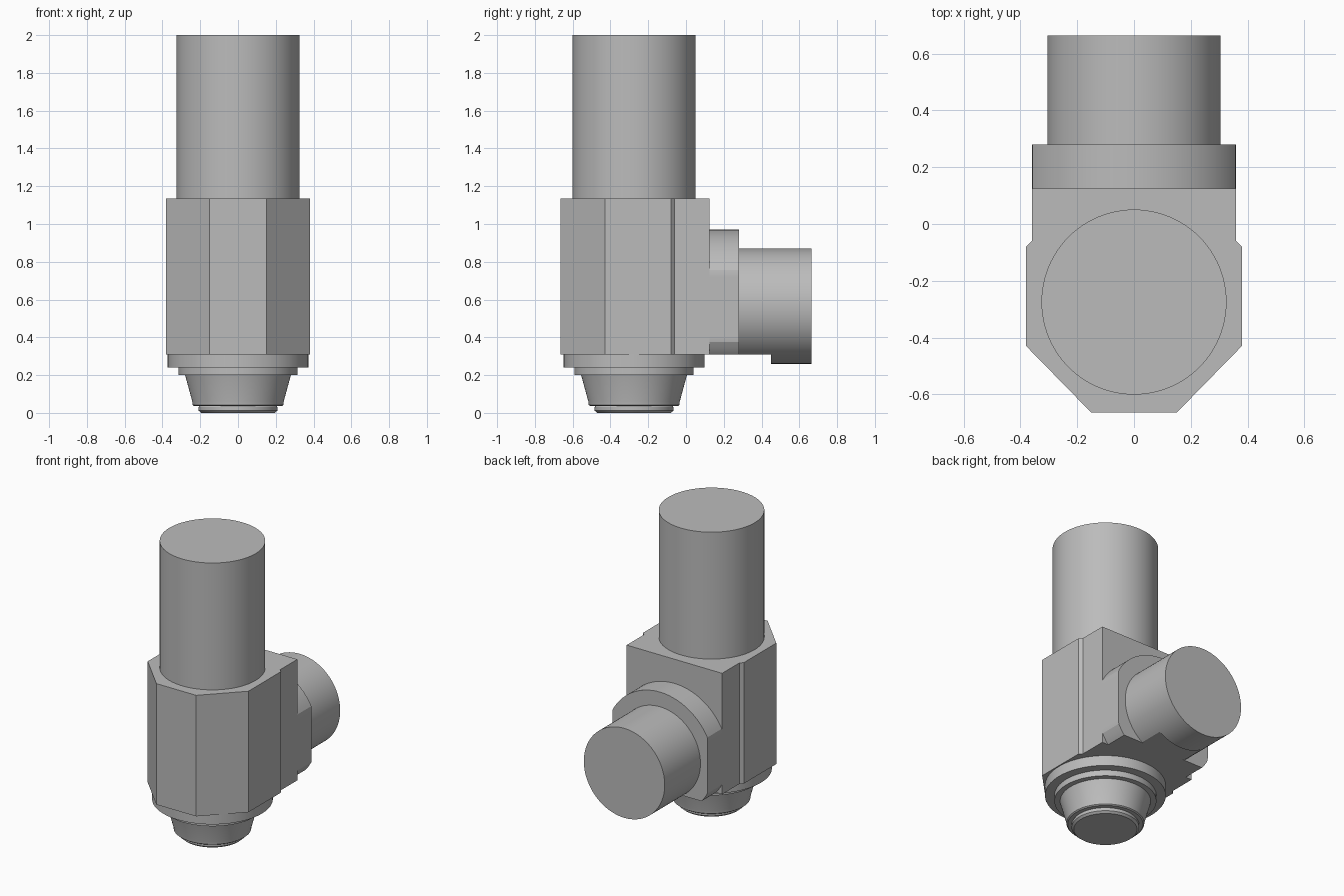
import bpy
import bmesh
from math import cos, sin, tau, radians
from mathutils import Matrix, Vector

cube = bpy.data.objects.get("Cube")
if cube:
    bpy.data.objects.remove(cube, do_unlink=True)

# Single grey metal
metal = bpy.data.materials.new("grey metal")
metal.use_nodes = True
GREY = (0.5, 0.5, 0.5, 1)
metal.diffuse_color = GREY
metal.node_tree.nodes["Principled BSDF"].inputs["Base Color"].default_value = GREY

AXIS_Y = -0.275   # upright axis position
PORT_Z = 0.565    # side port height
BODY_BOTTOM, BODY_TOP = 0.31, 1.135
BODY_BACK = 0.125


def finish(name, bm):
    bmesh.ops.recalc_face_normals(bm, faces=bm.faces)
    mesh = bpy.data.meshes.new(name)
    bm.to_mesh(mesh)
    bm.free()
    mesh.materials.append(metal)
    obj = bpy.data.objects.new(name, mesh)
    bpy.context.collection.objects.link(obj)
    bpy.ops.object.select_all(action='DESELECT')
    obj.select_set(True)
    bpy.context.view_layer.objects.active = obj
    bpy.ops.object.shade_smooth_by_angle(angle=radians(20))
    return obj


def prism(name, outline, start, end, place):
    """Extrude a 2D outline; place(u, v, depth) gives the 3D point."""
    bm = bmesh.new()
    face = bm.faces.new([bm.verts.new(place(u, v, start)) for u, v in outline])
    extruded = bmesh.ops.extrude_face_region(bm, geom=[face], use_keep_orig=True)
    shift = Vector(place(0, 0, end)) - Vector(place(0, 0, start))
    moved = [g for g in extruded["geom"] if isinstance(g, bmesh.types.BMVert)]
    bmesh.ops.translate(bm, verts=moved, vec=shift)
    return finish(name, bm)


def lathe(name, profile, segments=96):
    """Revolve (radius, z) points about the upright axis."""
    bm = bmesh.new()
    verts = [bm.verts.new((r, AXIS_Y, z)) for r, z in profile]
    edges = [bm.edges.new(pair) for pair in zip(verts, verts[1:])]
    bmesh.ops.spin(bm, geom=verts + edges, cent=(0, AXIS_Y, 0), axis=(0, 0, 1),
                   angle=tau, steps=segments, use_merge=True)
    bmesh.ops.remove_doubles(bm, verts=bm.verts, dist=0.0001)
    return finish(name, bm)


def trimmed_circle(radius, half_width=1, floor=0, segments=128):
    """Circle about the port axis, with flats at the sides and bottom."""
    points = []
    for i in range(segments):
        a = tau * i / segments
        x = max(-half_width, min(half_width, radius * cos(a)))
        points.append((x, max(floor, PORT_Z + radius * sin(a))))
    return points


def upright(u, v, d):
    return (u, v, d)


def backward(u, v, d):
    return (u, d, v)


# Faceted body: half outline mirrored across x
half = [(0.15, -0.665), (0.38, -0.43), (0.38, -0.08), (0.36, -0.06), (0.36, BODY_BACK)]
prism("valve_body", half + [(-x, y) for x, y in reversed(half)],
      BODY_BOTTOM, BODY_TOP, upright)

# Upper cylinder
lathe("upper_cylinder", [(0, BODY_TOP), (0.326, BODY_TOP), (0.326, 2), (0, 2)])

# Stepped collar and tapered nose
lathe("lower_nose", [
    (0, BODY_BOTTOM), (0.373, BODY_BOTTOM), (0.373, 0.24), (0.315, 0.24),
    (0.315, 0.2), (0.28, 0.2), (0.242, 0.06), (0.24, 0.042), (0.232, 0.036),
    (0.205, 0.036), (0.209, 0.03), (0.209, 0.012), (0.195, 0), (0, 0)])

# Side port: flanged boss, trimmed neck and round end
prism("port_boss", trimmed_circle(0.405, 0.36, BODY_BOTTOM), BODY_BACK, 0.28, backward)
prism("port_neck", trimmed_circle(0.305, floor=BODY_BOTTOM), 0.28, 0.45, backward)
prism("port_end", trimmed_circle(0.305), 0.45, 0.665, backward)
